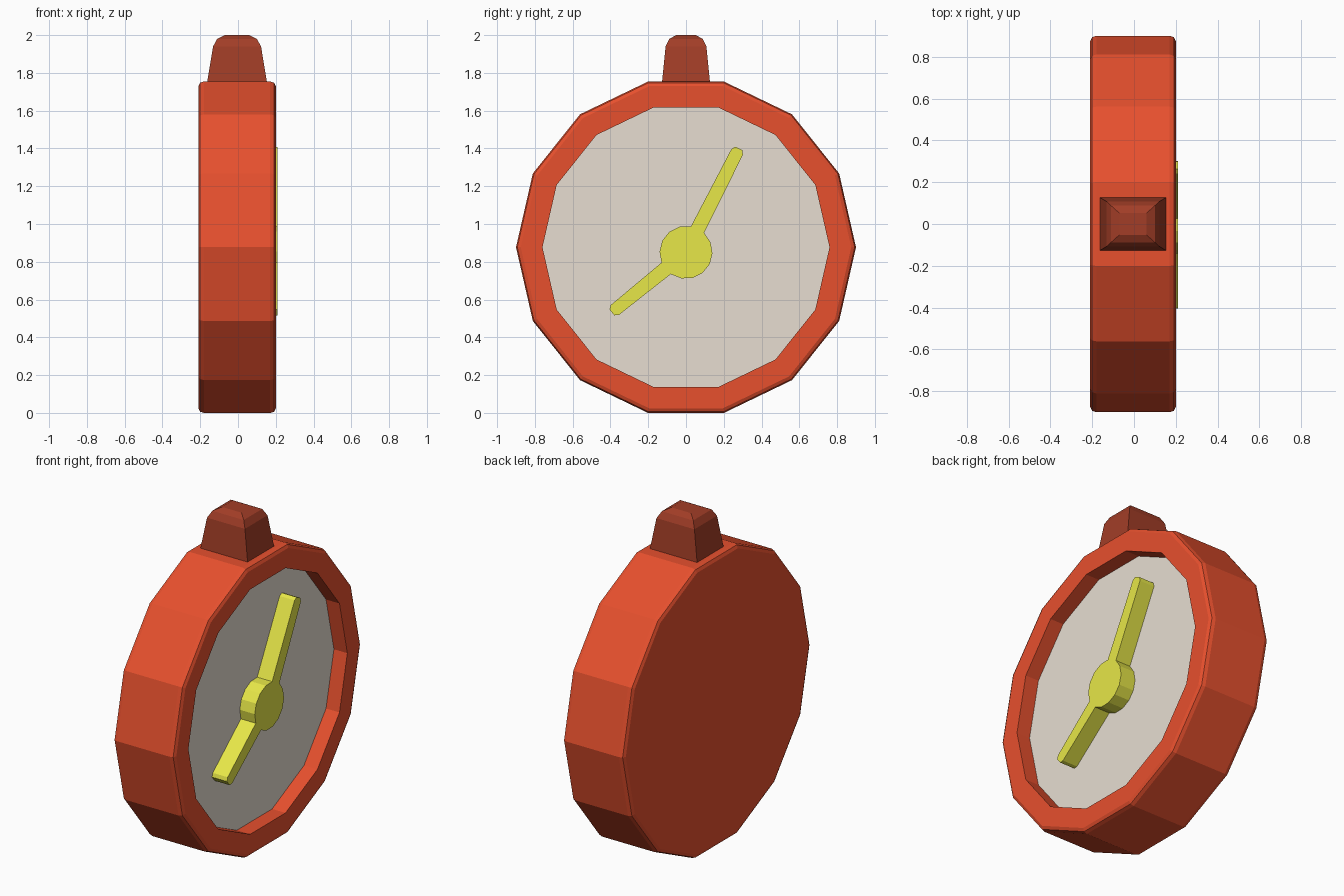
import bpy, bmesh
from math import sin, cos, pi, radians

if "Cube" in bpy.data.objects:
    bpy.data.objects.remove(bpy.data.objects["Cube"])

SIDES = 14
CZ = 0.877          # height of the case centre


def material(name, rgb):
    m = bpy.data.materials.new(name)
    m.diffuse_color = (*rgb, 1)
    m.use_nodes = True
    m.node_tree.nodes["Principled BSDF"].inputs["Base Color"].default_value = m.diffuse_color
    return m


RED = material("red", (0.80, 0.08, 0.027))
DARK_RED = material("dark_red", (0.36, 0.047, 0.02))
CREAM = material("cream", (0.80, 0.73, 0.64))
YELLOW = material("yellow", (0.80, 0.80, 0.065))


def loft(name, rings, mat, cap_start=True, cap_end=True):
    """Skin a list of equal-length point rings into a flat-shaded object."""
    bm = bmesh.new()
    loops = [[bm.verts.new(p) for p in ring] for ring in rings]
    n = len(loops[0])
    for a, b in zip(loops, loops[1:]):
        for i in range(n):
            j = (i + 1) % n
            bm.faces.new((a[i], a[j], b[j], b[i]))
    if cap_start:
        bm.faces.new(loops[0][::-1])
    if cap_end:
        bm.faces.new(loops[-1])
    me = bpy.data.meshes.new(name)
    bm.to_mesh(me)
    bm.free()
    me.materials.append(mat)
    ob = bpy.data.objects.new(name, me)
    bpy.context.collection.objects.link(ob)
    return ob


def polygon(x, r):
    return [(x, r * cos(2 * pi * i / SIDES), CZ + r * sin(2 * pi * i / SIDES))
            for i in range(SIDES)]


# Case: softened outer edges and a recessed front
case_profile = [(-0.21, 0.875), (-0.201, 0.893), (-0.18, 0.90),
                (0.17, 0.90), (0.191, 0.893), (0.20, 0.875),
                (0.20, 0.76), (0.11, 0.76)]
loft("case", [polygon(x, r) for x, r in case_profile], RED, cap_end=False)

# Dial closing the recess
loft("dial", [polygon(0.11, 0.76)], CREAM, cap_start=False)

# Hands: one outline of round hub plus two pointers, extruded off the dial
HUB_Z, HUB_R, GAP = 0.85, 0.14, 16
hands = [(63, 0.617), (219, 0.505)]
outline = []
for k, (ang, length) in enumerate(hands):
    c, s = cos(radians(ang)), sin(radians(ang))
    for u, v in [(0.135, -0.039), (length - 0.02, -0.034), (length, -0.02),
                 (length, 0.02), (length - 0.02, 0.034), (0.135, 0.039)]:
        outline.append((u * c - v * s, HUB_Z + u * s + v * c))
    start = ang + GAP
    end = hands[1 - k][0] + 360 * k - GAP
    steps = round((end - start) / 24)
    for i in range(1, steps):
        a = radians(start + (end - start) * i / steps)
        outline.append((HUB_R * cos(a), HUB_Z + HUB_R * sin(a)))
loft("clock_hands", [[(x, y, z) for y, z in outline] for x in (0.11, 0.21)], YELLOW)

# Crown: tapered block with a rounded top
crown = [(1.74, 0.160, 0.128), (1.94, 0.127, 0.108),
         (1.98, 0.105, 0.088), (2.0, 0.065, 0.052)]
loft("crown", [[(sx * hx - 0.005, sy * hy, z)
                for sx, sy in ((-1, -1), (1, -1), (1, 1), (-1, 1))]
               for z, hx, hy in crown], DARK_RED)
